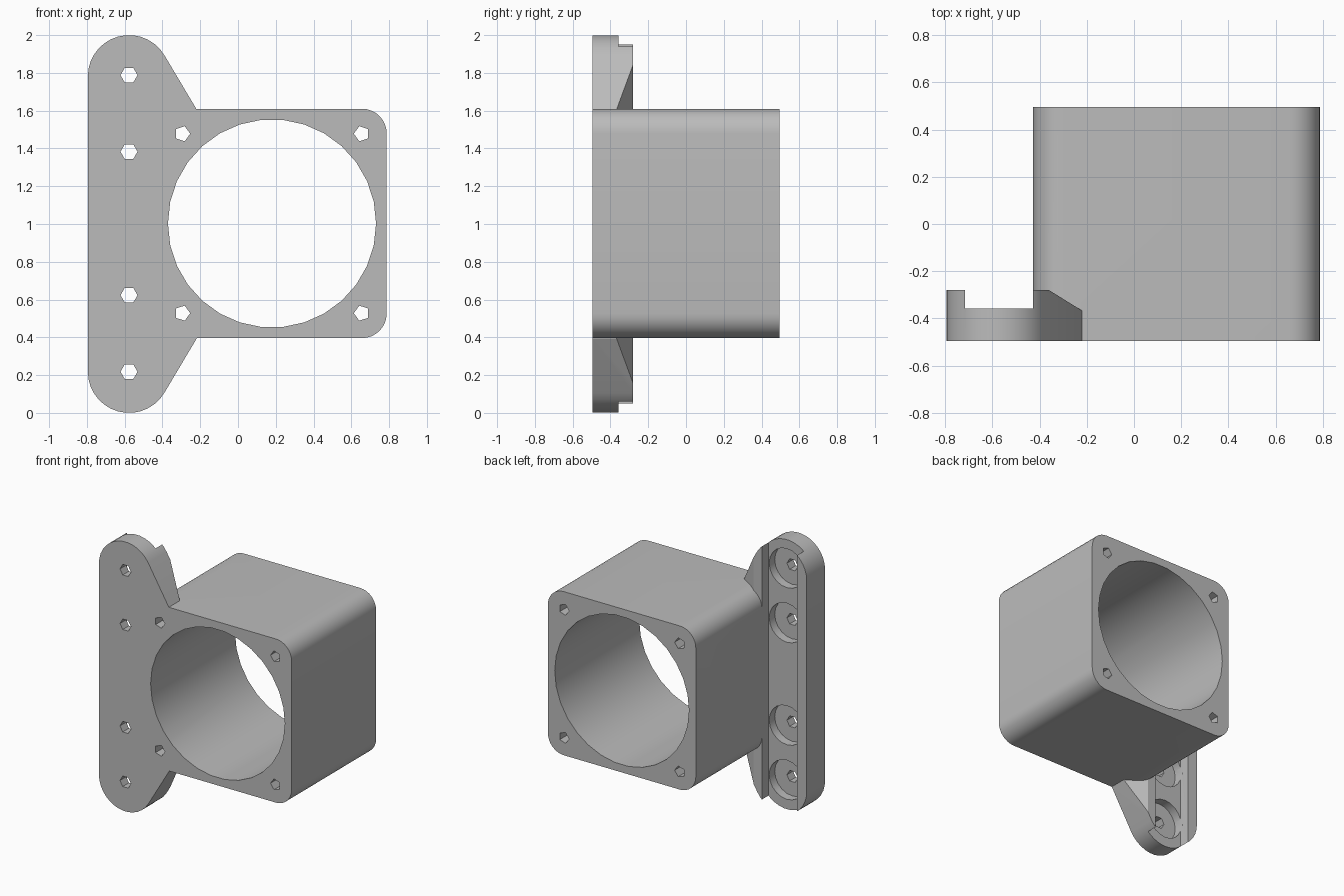
import bpy, bmesh, math
from mathutils import Vector

cube = bpy.data.objects.get("Cube")
if cube:
    bpy.data.objects.remove(cube)

grey = bpy.data.materials.new("plain grey")
grey.use_nodes = True
grey.diffuse_color = (0.5, 0.5, 0.5, 1)
grey.node_tree.nodes["Principled BSDF"].inputs["Base Color"].default_value = (0.5, 0.5, 0.5, 1)

FRONT, BACK, MID = -0.495, 0.495, 1.0     # depth limits and mid height
PLATE_X, BORE_X = -0.577, 0.18            # centre lines of plate and bore
FLOOR, LIP = -0.358, -0.28                # slot floor and top of its lips


def prism(name, base, sweep):
    """Closed solid: a flat outline swept along a vector."""
    bm = bmesh.new()
    face = bm.faces.new([bm.verts.new(p) for p in base])
    new = bmesh.ops.extrude_face_region(bm, geom=[face])["geom"]
    verts = [v for v in new if isinstance(v, bmesh.types.BMVert)]
    bmesh.ops.translate(bm, verts=verts, vec=Vector(sweep))
    bmesh.ops.recalc_face_normals(bm, faces=bm.faces)
    mesh = bpy.data.meshes.new(name)
    bm.to_mesh(mesh)
    bm.free()
    mesh.materials.append(grey)
    ob = bpy.data.objects.new(name, mesh)
    bpy.context.collection.objects.link(ob)
    return ob


def front_prism(name, outline, y0, y1):
    return prism(name, [(x, y0, z) for x, z in outline], (0, y1 - y0, 0))


def arc(x, z, r, start, end, steps):
    angles = [math.radians(start + (end - start) * i / steps) for i in range(steps + 1)]
    return [(x + r * math.cos(a), z + r * math.sin(a)) for a in angles]


def hole(x, z, r, sides, y0, y1, turn=0):
    return front_prism("hole_cutter", arc(x, z, r, turn, turn + 360, sides)[:-1], y0, y1)


def combine(ob, tool, operation):
    """Apply a boolean and discard the tool."""
    tool.hide_render = True
    mod = ob.modifiers.new("combine", "BOOLEAN")
    mod.operation, mod.solver, mod.object = operation, "EXACT", tool
    bpy.context.view_layer.objects.active = ob
    bpy.ops.object.modifier_apply(modifier=mod.name)
    bpy.data.objects.remove(tool)


# Mounting plate outline: round ends flaring into the housing
R, END = 0.218, 0.782
SLOPE = 31
upper = arc(PLATE_X, MID + END, R, SLOPE, 180, 14)
lower = arc(PLATE_X, MID - END, R, 180, 360 - SLOPE, 14)
outline = [(-0.218, MID + 0.605)] + upper + lower + [(-0.218, MID - 0.605)]
bracket = front_prism("fan_duct_bracket", outline, FRONT, LIP)

# Plate cross-section: open slot between two lips, sloped inner edge
section = [(-0.9, FRONT - 0.1), (-0.1, FRONT - 0.1), (-0.1, -0.368), (-0.218, -0.368),
           (-0.36, LIP), (-0.36, LIP + 0.1), (-0.427, LIP + 0.1), (-0.427, FLOOR),
           (-0.715, FLOOR), (-0.715, LIP + 0.1), (-0.9, LIP + 0.1)]
combine(bracket, prism("section_cutter", [(x, y, -0.1) for x, y in section], (0, 0, 2.2)),
        "INTERSECT")

# Square housing with rounded long edges
HALF, ROUND = 0.607, 0.13
corners = []
for i, (sx, sz) in enumerate([(1, 1), (-1, 1), (-1, -1), (1, -1)]):
    c = HALF - ROUND
    corners += arc(BORE_X + sx * c, MID + 0.003 + sz * c, ROUND, 90 * i, 90 * i + 90, 8)
combine(bracket, front_prism("housing", corners, FRONT, BACK), "UNION")

# Main bore and its four corner screw holes
combine(bracket, hole(BORE_X, MID + 0.003, 0.551, 30, -0.7, 0.7), "DIFFERENCE")
for sx in (1, -1):
    for sz in (1, -1):
        combine(bracket, hole(BORE_X + sx * 0.475, MID + 0.003 + sz * 0.475, 0.042, 5,
                              -0.7, 0.7, 180 if sx > 0 else 0), "DIFFERENCE")

# Plate screw holes with counterbores in the slot floor
for sz in (1, -1):
    for dz in (0.38, 0.785):
        z = MID + 0.003 + sz * dz
        combine(bracket, hole(PLATE_X, z, 0.145, 20, FLOOR - 0.065, FLOOR + 0.015), "DIFFERENCE")
        combine(bracket, hole(PLATE_X, z, 0.045, 6, -0.7, 0), "DIFFERENCE")

# Smooth the rounded surfaces, keep hard edges
bpy.ops.object.select_all(action="DESELECT")
bracket.select_set(True)
bpy.context.view_layer.objects.active = bracket
bpy.ops.object.shade_smooth_by_angle(angle=math.radians(30))
